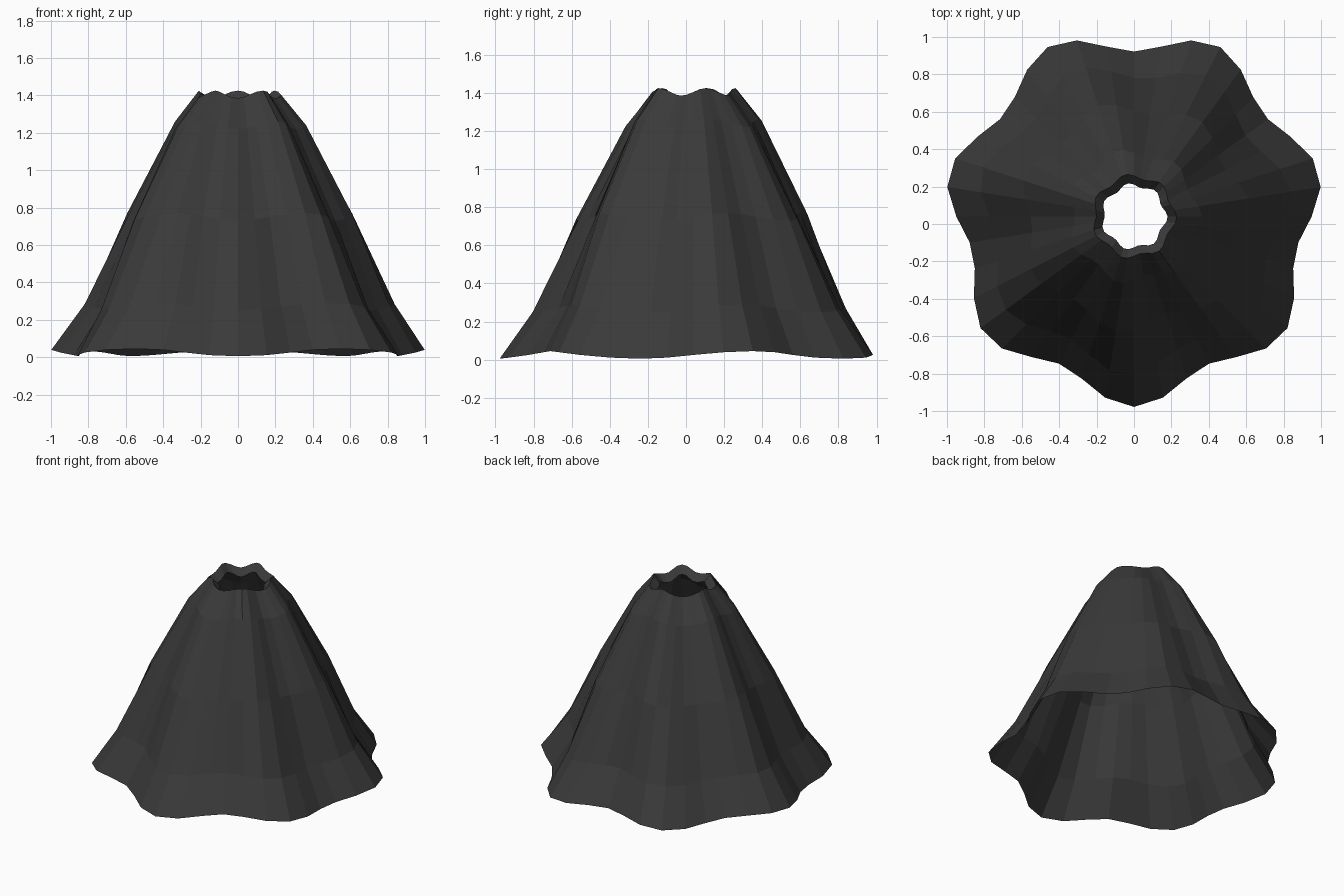
import bpy, bmesh
from math import sin, cos, pi, radians

if "Cube" in bpy.data.objects:
    bpy.data.objects.remove(bpy.data.objects["Cube"])

SEGMENTS = 40      # sides around the cloth
FOLDS = 7          # radial pleats
CENTRE_Y = 0.04    # axis offset that centres the uneven hem

# Rings from hem to collar: (height, mean radius, fold depth, twist in degrees)
RINGS = [
    (0.025, 0.950, 0.068, 0),
    (0.270, 0.792, 0.056, -3),
    (0.750, 0.585, 0.040, -8),
    (1.240, 0.340, 0.024, -13),
    (1.405, 0.215, 0.014, -15),
    (1.355, 0.168, 0.012, -15),   # collar turned inwards
]

cloth = bpy.data.materials.new("charcoal cloth")
cloth.diffuse_color = (0.042, 0.042, 0.042, 1)
cloth.use_nodes = True
cloth.node_tree.nodes["Principled BSDF"].inputs["Base Color"].default_value = cloth.diffuse_color


def ring_point(height, radius, depth, twist, i):
    a = 2 * pi * i / SEGMENTS                     # angle measured from the front
    r = radius + depth * cos(FOLDS * (a - radians(twist)))
    z = height - 0.02 * cos(5 * a)                # gently waving edges
    return (r * sin(a), CENTRE_Y - r * cos(a), z)


# Pleated, open-ended cloth skirt
bm = bmesh.new()
loops = [[bm.verts.new(ring_point(*ring, i)) for i in range(SEGMENTS)] for ring in RINGS]
for low, high in zip(loops, loops[1:]):
    for i in range(SEGMENTS):
        j = (i + 1) % SEGMENTS
        bm.faces.new((low[i], low[j], high[j], high[i]))
mesh = bpy.data.meshes.new("pleated_skirt")
bm.to_mesh(mesh)
bm.free()
mesh.materials.append(cloth)
skirt = bpy.data.objects.new("pleated_skirt", mesh)
bpy.context.collection.objects.link(skirt)
